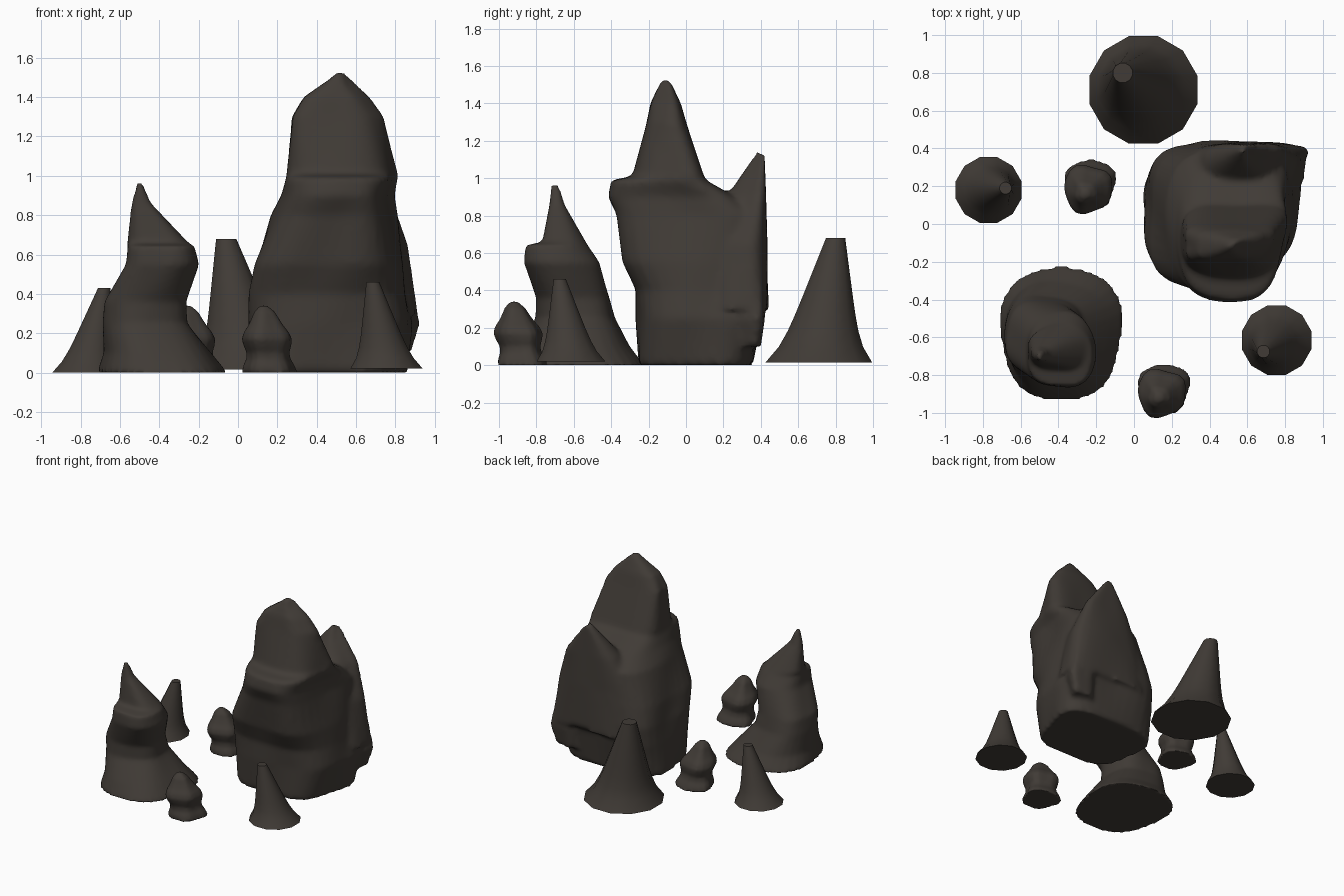
import bpy, bmesh, math

if "Cube" in bpy.data.objects:
    bpy.data.objects.remove(bpy.data.objects["Cube"])

# One dark stone colour
stone_colour = (0.052, 0.044, 0.037, 1)
stone = bpy.data.materials.new("dark_stone")
stone.use_nodes = True
stone.diffuse_color = stone_colour
shader = stone.node_tree.nodes["Principled BSDF"]
shader.inputs["Base Color"].default_value = stone_colour
shader.inputs["Roughness"].default_value = 0.9


class Rock:
    """A rock skinned from closed lofts of rounded, uneven rings."""

    def __init__(self, name, sides, square=2.0, unevenness=0.0, skew=0.0):
        self.name = name
        self.sides = sides
        self.square = square
        self.unevenness = unevenness
        self.skew = skew
        self.bm = bmesh.new()
        self.last_ring = None

    def ring(self, z, x, y):
        """Add one ring between the limits x and y and join it to the last."""
        verts = []
        for i in range(self.sides):
            angle = math.tau * (i + 0.5) / self.sides
            c, s = math.cos(angle), math.sin(angle)
            radius = (abs(c) ** self.square + abs(s) ** self.square) ** (-1 / self.square)
            ripple = math.sin(3 * angle + 6 * z) + 0.7 * math.sin(5 * angle - 9 * z)
            radius *= 1 + self.unevenness * ripple
            u, v = radius * c, radius * s
            px = (x[0] + x[1]) / 2 + u * (x[1] - x[0]) / 2
            py = (y[0] + y[1]) / 2 + v * (y[1] - y[0]) / 2
            px += self.skew * max(u, 0) * (v - 1)
            verts.append(self.bm.verts.new((px, py, z)))
        if self.last_ring is None:
            self.bm.faces.new(verts[::-1])
        else:
            for i in range(self.sides):
                j = (i + 1) % self.sides
                low, high = self.last_ring, verts
                self.bm.faces.new((low[i], low[j], high[j], high[i]))
        self.last_ring = verts

    def round_ring(self, x, y, z, radius):
        self.ring(z, x=(x - radius, x + radius), y=(y - radius, y + radius))

    def close(self):
        """Cap the loft so that another lump can be started."""
        self.bm.faces.new(self.last_ring)
        self.last_ring = None

    def finish(self):
        self.close()
        mesh = bpy.data.meshes.new(self.name)
        self.bm.to_mesh(mesh)
        self.bm.free()
        mesh.materials.append(stone)
        obj = bpy.data.objects.new(self.name, mesh)
        bpy.context.collection.objects.link(obj)
        return obj


def weather(obj, voxel, rounds):
    """Fuse the lofted lumps and wear them smooth."""
    fuse = obj.modifiers.new("fuse", "REMESH")
    fuse.mode = "VOXEL"
    fuse.voxel_size = voxel
    fuse.use_smooth_shade = True
    worn = obj.modifiers.new("worn", "SMOOTH")
    worn.factor = 0.5
    worn.iterations = rounds


# Tall boulder: body, overhanging front shoulder, then the tower
tall = Rock("tall_boulder", sides=40, square=3.6, unevenness=0.025, skew=0.05)
tall.ring(z=0, x=(0.06, 0.88), y=(-0.25, 0.36))
tall.ring(z=0.25, x=(0.05, 0.92), y=(-0.26, 0.4))
tall.ring(z=0.4, x=(0.06, 0.89), y=(-0.27, 0.42))
tall.ring(z=0.55, x=(0.09, 0.88), y=(-0.34, 0.42))
tall.ring(z=0.8, x=(0.18, 0.84), y=(-0.37, 0.4))
tall.ring(z=0.9, x=(0.23, 0.82), y=(-0.41, 0.27))
tall.ring(z=0.99, x=(0.25, 0.84), y=(-0.39, 0.11))
tall.ring(z=1.01, x=(0.25, 0.84), y=(-0.28, 0.1))
tall.ring(z=1.3, x=(0.27, 0.77), y=(-0.21, 0))
tall.ring(z=1.4, x=(0.33, 0.7), y=(-0.19, -0.03))
tall.ring(z=1.53, x=(0.52, 0.56), y=(-0.13, -0.09))
tall.close()

# Back pinnacle
tall.ring(z=0.3, x=(0.2, 0.95), y=(0.1, 0.44))
tall.ring(z=0.65, x=(0.25, 0.9), y=(0.12, 0.43))
tall.ring(z=0.9, x=(0.38, 0.8), y=(0.22, 0.43))
tall.ring(z=1.14, x=(0.56, 0.62), y=(0.38, 0.42))
tall.close()

# Spur on the back left corner
tall.ring(z=0.1, x=(0.7, 0.9), y=(0.2, 0.4))
tall.ring(z=0.25, x=(0.7, 0.95), y=(0.2, 0.42))
tall.ring(z=0.65, x=(0.65, 0.85), y=(0.25, 0.41))
weather(tall.finish(), voxel=0.02, rounds=4)

# Medium boulder with a leaning crown
medium = Rock("medium_boulder", sides=32, square=2.5, unevenness=0.025)
medium.ring(z=0, x=(-0.71, -0.06), y=(-0.93, -0.22))
medium.ring(z=0.1, x=(-0.68, -0.14), y=(-0.88, -0.3))
medium.ring(z=0.25, x=(-0.69, -0.26), y=(-0.8, -0.38))
medium.ring(z=0.36, x=(-0.68, -0.27), y=(-0.8, -0.41))
medium.ring(z=0.55, x=(-0.57, -0.2), y=(-0.87, -0.47))
medium.ring(z=0.64, x=(-0.56, -0.22), y=(-0.86, -0.53))
medium.ring(z=0.66, x=(-0.56, -0.25), y=(-0.77, -0.54))
medium.ring(z=0.86, x=(-0.54, -0.44), y=(-0.73, -0.65))
medium.ring(z=0.97, x=(-0.51, -0.49), y=(-0.72, -0.68))
weather(medium.finish(), voxel=0.016, rounds=4)

# Two small knobbly rocks with a waist and a pointed top
for name, x, y in (("front_small_rock", 0.16, -0.87), ("back_small_rock", -0.23, 0.21)):
    rock = Rock(name, sides=20, square=2.4, unevenness=0.06)
    steps = 10
    for i in range(steps + 1):
        t = i / steps
        radius = 0.02 + 0.1 * (1 - t ** 4) * (1 + 0.15 * math.cos(12 * t))
        rock.round_ring(x - 0.03 * t, y - 0.05 * t, 0.34 * t, radius)
    weather(rock.finish(), voxel=0.011, rounds=3)

# Faceted spikes: flared foot, straight taper and a blunt leaning tip
for name, radius, base, tip in (
    ("back_spike", 0.295, (0.05, 0.71, 0.015), (-0.06, 0.8, 0.68)),
    ("right_spike", 0.18, (-0.77, 0.18, 0), (-0.68, 0.19, 0.43)),
    ("front_spike", 0.19, (0.755, -0.615, 0.02), (0.685, -0.675, 0.46)),
):
    spike = Rock(name, sides=12)
    steps = 8
    for i in range(steps + 1):
        t = i / steps
        x, y, z = (b + (e - b) * t for b, e in zip(base, tip))
        width = 0.8 - 0.62 * t + 0.2 * (1 - t) ** 8
        spike.round_ring(x, y, z, radius * width)
    obj = spike.finish()
    bpy.ops.object.select_all(action="DESELECT")
    obj.select_set(True)
    bpy.context.view_layer.objects.active = obj
    bpy.ops.object.shade_smooth_by_angle(angle=math.radians(40))
